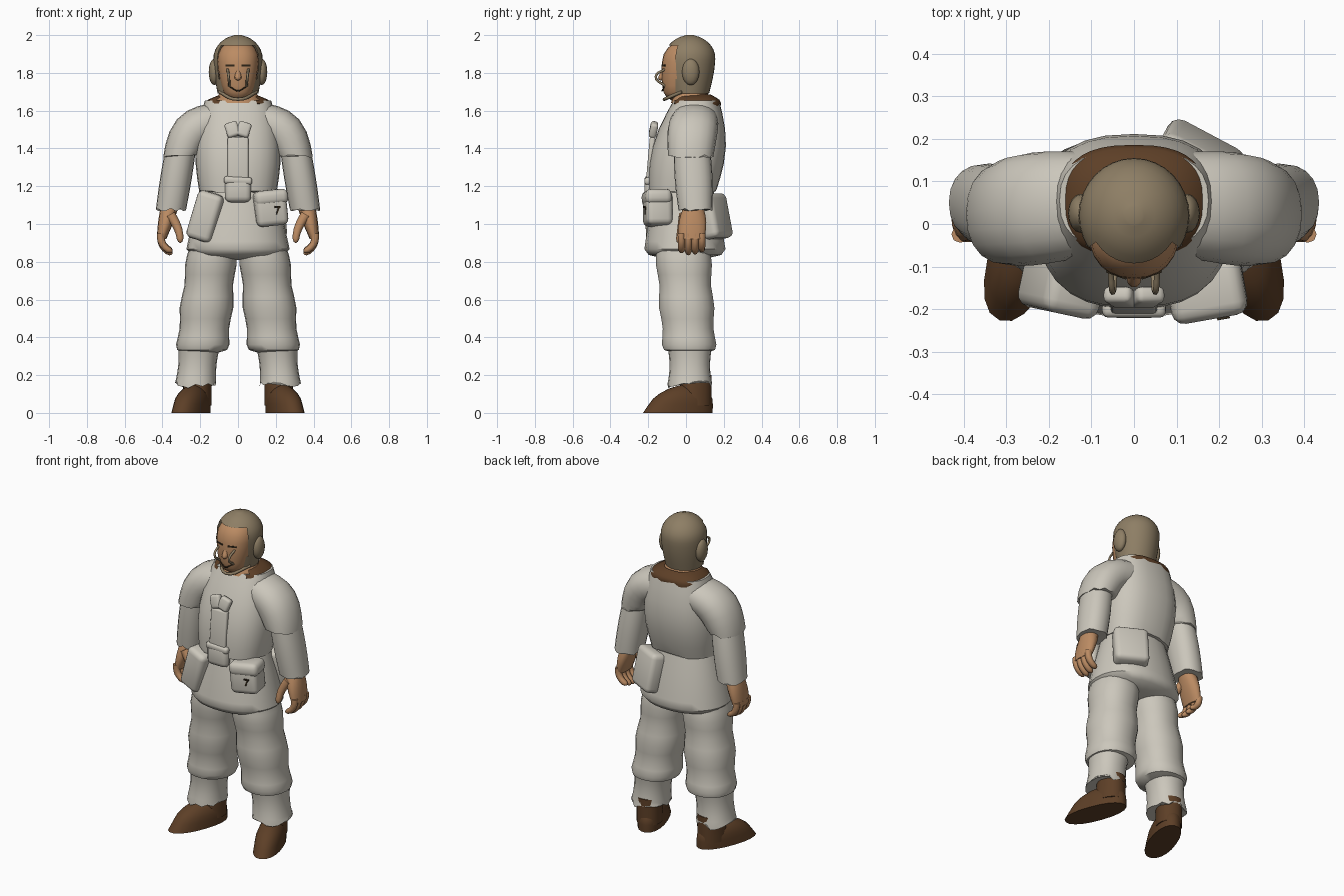
import bpy, bmesh, random
from math import sin, cos, pi, radians, copysign, sqrt
from mathutils import Vector, Matrix

if "Cube" in bpy.data.objects:
    bpy.data.objects.remove(bpy.data.objects["Cube"])
random.seed(4)


def material(name, red, green, blue):
    mat = bpy.data.materials.new(name)
    mat.use_nodes = True
    colour = (red, green, blue, 1)
    mat.diffuse_color = colour
    mat.node_tree.nodes["Principled BSDF"].inputs["Base Color"].default_value = colour
    return mat


CLOTH = material("pale cloth", .6, .57, .5)
BROWN = material("dark brown leather", .11, .05, .02)
SKIN = material("tan skin", .5, .26, .125)
KHAKI = material("khaki helmet", .27, .21, .13)
DARK = material("dark lines", .03, .02, .01)


def finish(name, bm, mat):
    bmesh.ops.recalc_face_normals(bm, faces=bm.faces)
    mesh = bpy.data.meshes.new(name)
    bm.to_mesh(mesh)
    bm.free()
    mesh.materials.append(mat)
    ob = bpy.data.objects.new(name, mesh)
    bpy.context.collection.objects.link(ob)
    bpy.ops.object.select_all(action="DESELECT")
    ob.select_set(True)
    bpy.context.view_layer.objects.active = ob
    bpy.ops.object.shade_smooth_by_angle(angle=radians(50))
    return ob


def dome_scale(distance, length):
    """Elliptic narrowing over the given length at the end of a limb."""
    if distance >= length:
        return 1
    return max(.15, sqrt(1 - (1 - distance / length) ** 2))


def limb(name, mat, start, end, start_radius, end_radius, bulge=(0, 0), bend=(0, 0, 0),
         tilt=(0, 0), side=1, sides=20, steps=8, power=2.2, ragged=0, folds=0,
         start_dome=0, end_dome=0, cut=None, caps=True):
    """Tube between two points; its middle can bulge, bend, fold and tilt sideways."""
    start, end, bend = Vector(start), Vector(end), Vector(bend)
    start_radius, end_radius, bulge = Vector(start_radius), Vector(end_radius), Vector(bulge)
    bm = bmesh.new()
    rows = []
    for i in range(steps + 1):
        t = (1 - cos(pi * i / steps)) / 2
        swell = sin(pi * t)
        centre = start.lerp(end, t) + bend * swell
        radius = start_radius.lerp(end_radius, t) + bulge * swell
        radius += Vector((folds, folds)) * cos(17 * (t - .58))
        radius *= dome_scale(t, start_dome) * dome_scale(1 - t, end_dome)
        lean = radians(tilt[0] + (tilt[1] - tilt[0]) * t)
        row = []
        for k in range(sides):
            c, s = cos(2 * pi * k / sides), sin(2 * pi * k / sides)
            across = radius.x * copysign(abs(c) ** (2 / power), c)
            along = radius.y * copysign(abs(s) ** (2 / power), s)
            fray = random.uniform(-ragged, ragged) if i == steps else 0
            point = centre + Vector((across * cos(lean), along, fray + across * sin(lean)))
            point.x *= side
            row.append(bm.verts.new(point))
        rows.append(row)
    for upper, lower in zip(rows, rows[1:]):
        for k in range(sides):
            j = (k + 1) % sides
            bm.faces.new((upper[k], upper[j], lower[j], lower[k]))
    if caps:
        bm.faces.new(rows[0])
        bm.faces.new(rows[-1])
    if cut:
        gone = [face for face in bm.faces if cut(face.calc_center_median())]
        bmesh.ops.delete(bm, geom=gone, context="FACES")
    return finish(name, bm, mat)


def box(name, mat, centre, size, turn=(0, 0, 0), bevel=.03):
    bm = bmesh.new()
    bmesh.ops.create_cube(bm, size=1)
    bmesh.ops.scale(bm, vec=size, verts=bm.verts)
    if bevel:
        bmesh.ops.bevel(bm, geom=bm.edges[:], offset=bevel, segments=3, profile=.5,
                        affect="EDGES")
    ob = finish(name, bm, mat)
    ob.location = centre
    ob.rotation_euler = [radians(angle) for angle in turn]


def ball(name, mat, centre, size):
    bm = bmesh.new()
    bmesh.ops.create_uvsphere(bm, u_segments=16, v_segments=10, radius=1,
                              matrix=Matrix.LocRotScale(Vector(centre), None, Vector(size)))
    finish(name, bm, mat)


def cord(name, mat, thickness, points):
    curve = bpy.data.curves.new(name, "CURVE")
    curve.dimensions = "3D"
    curve.bevel_depth = thickness
    curve.bevel_resolution = 1
    curve.resolution_u = 5
    curve.use_fill_caps = True
    spline = curve.splines.new("BEZIER")
    spline.bezier_points.add(len(points) - 1)
    for knot, point in zip(spline.bezier_points, points):
        knot.co = point
        knot.handle_left_type = knot.handle_right_type = "AUTO"
    curve.materials.append(mat)
    ob = bpy.data.objects.new(name, curve)
    bpy.context.collection.objects.link(ob)


def is_throat_opening(centre):
    return centre.y < -.03 and abs(centre.x) < .1


def is_helmet_opening(centre):
    return centre.y < -.055 and centre.z < 1.95


# Smock body and skirt
limb("smock_body", CLOTH, (0, .055, 1.655), (0, -.02, 1.17), (.175, .12), (.205, .178),
     bulge=(.035, .045), sides=28, power=2.5, ragged=.008)
limb("smock_skirt", CLOTH, (0, -.01, 1.2), (0, -.005, .81), (.19, .15), (.285, .225),
     bulge=(.005, .005), sides=26, steps=12, end_dome=.13)

# Front fastening
box("front_placket", CLOTH, (0, -.188, 1.33), (.11, .03, .26), (-5, 0, 0), bevel=.01)
box("buckle_pouch", CLOTH, (0, -.19, 1.18), (.14, .06, .13))
box("buckle_flap", CLOTH, (0, -.2, 1.23), (.15, .04, .04), (0, 3, 0), bevel=.015)

# Belt pouches
box("left_pouch", CLOTH, (.17, -.15, 1.08), (.17, .14, .18), (0, -6, 10))
box("left_pouch_flap", CLOTH, (.17, -.155, 1.14), (.18, .14, .08), (0, -6, 10))
box("pouch_strap_top", DARK, (.21, -.22, 1.09), (.03, .008, .008), (0, 0, 10), bevel=0)
box("pouch_strap_tail", DARK, (.21, -.215, 1.07), (.008, .008, .04), (0, 20, 10), bevel=0)
box("right_pouch", CLOTH, (-.17, -.145, 1.04), (.14, .13, .26), (0, 17, -12))
box("hip_pouch", CLOTH, (.15, .15, 1.04), (.2, .1, .24), (12, 0, -28))

# Ragged collar, open at the throat
limb("collar", BROWN, (0, .05, 1.685), (0, .055, 1.63), (.09, .08), (.17, .13), bulge=(.03, .02),
     sides=36, steps=4, power=2.6, ragged=.012, caps=False, cut=is_throat_opening)
limb("throat", SKIN, (0, .02, 1.74), (0, .03, 1.64), (.07, .07), (.13, .11))

# Head and helmet
limb("head", SKIN, (0, -.05, 1.65), (0, .01, 1.98), (.06, .06), (.1, .11), bulge=(.025, .025),
     sides=24, steps=12, start_dome=.15, end_dome=.3)
limb("helmet", KHAKI, (0, .02, 1.69), (0, .02, 2), (.108, .102), (.126, .132), bulge=(.012, .016),
     sides=32, steps=18, power=2, end_dome=.4, cut=is_helmet_opening)
limb("nose", SKIN, (0, -.11, 1.83), (0, -.13, 1.76), (.01, .01), (.022, .028),
     sides=10, end_dome=.3)


def mirrored(x, y, z, middle):
    """Three points sagging from cheek to cheek."""
    return [(-x, y, z), middle, (x, y, z)]


cord("mouth", DARK, .004, mirrored(.04, -.115, 1.725, (0, -.127, 1.705)))
cord("chin_strap", KHAKI, .009, mirrored(.1, -.02, 1.7, (0, -.115, 1.66)))

for s, side in ((1, "left_"), (-1, "right_")):
    # Face details, ear cup and chest bow
    ball(side + "ear_cup", KHAKI, (.125 * s, .025, 1.805), (.03, .046, .07))
    box(side + "brow", DARK, (.04 * s, -.115, 1.84), (.05, .015, .01), (0, 0, 20 * s), bevel=0)
    ball(side + "eye", DARK, (.04 * s, -.11, 1.815), (.016, .01, .006))
    cord(side + "face_frame", KHAKI, .007, [(.055 * s, -.11, 1.82), (.05 * s, -.16, 1.78),
                                            (.045 * s, -.11, 1.73)])
    box(side + "chest_bow", CLOTH, (.03 * s, -.172, 1.5), (.07, .04, .08), (-12, 18 * s, 0),
        bevel=.015)

    # Sleeves
    limb(side + "upper_sleeve", CLOTH, (.13, .045, 1.54), (.3, .025, 1.36), (.1, .125), (.095, .12),
         bulge=(.008, .01), bend=(.025, 0, .04), tilt=(75, 0), side=s, ragged=.008)
    limb(side + "lower_sleeve", CLOTH, (.3, .03, 1.42), (.355, .05, 1.075), (.08, .095), (.08, .09),
         bulge=(.004, .008), side=s, ragged=.008)

    # Hand with curled fingers
    limb(side + "palm", SKIN, (.36, .04, 1.1), (.405, .03, .92), (.048, .05), (.025, .068),
         bulge=(.004, .015), side=s, sides=14)
    for i in range(4):
        y = .036 * i - .024
        tip = .835 + .012 * abs(i - 1.3)
        limb(f"{side}finger_{i + 1}", SKIN, (.408, y, .95), (.35, y, tip), (.021, .02), (.017, .017),
             bend=(.02, 0, -.008), tilt=(0, -45), side=s, sides=8, end_dome=.15)
    limb(side + "thumb", SKIN, (.36, -.01, 1.05), (.305, -.04, .9), (.028, .028), (.016, .016),
         bend=(-.015, 0, 0), tilt=(-30, 0), side=s, sides=10, end_dome=.15)

    # Baggy trouser leg, gathered below the knee
    limb(side + "trouser_leg", CLOTH, (.13, -.02, .92), (.192, .02, .31), (.125, .145), (.136, .14),
         bulge=(.005, 0), side=s, sides=22, steps=16, folds=.006, end_dome=.06)
    limb(side + "trouser_cuff", CLOTH, (.205, .02, .36), (.225, .02, .15), (.112, .12), (.11, .118),
         bulge=(-.01, -.012), side=s, ragged=.02)

    # Boot with a rounded foot and short shaft, toes turned out
    foot = limb(side + "boot_foot", BROWN, (0, -.115, 0), (0, -.06, .15), (.08, .195), (.072, .14),
                side=s, end_dome=.6)
    shaft = limb(side + "boot_shaft", BROWN, (0, -.02, .04), (0, -.01, .2), (.074, .09), (.072, .08),
                 side=s)
    for part in (foot, shaft):
        part.location = (.21 * s, .065, 0)
        part.rotation_euler.z = radians(20 * s)
